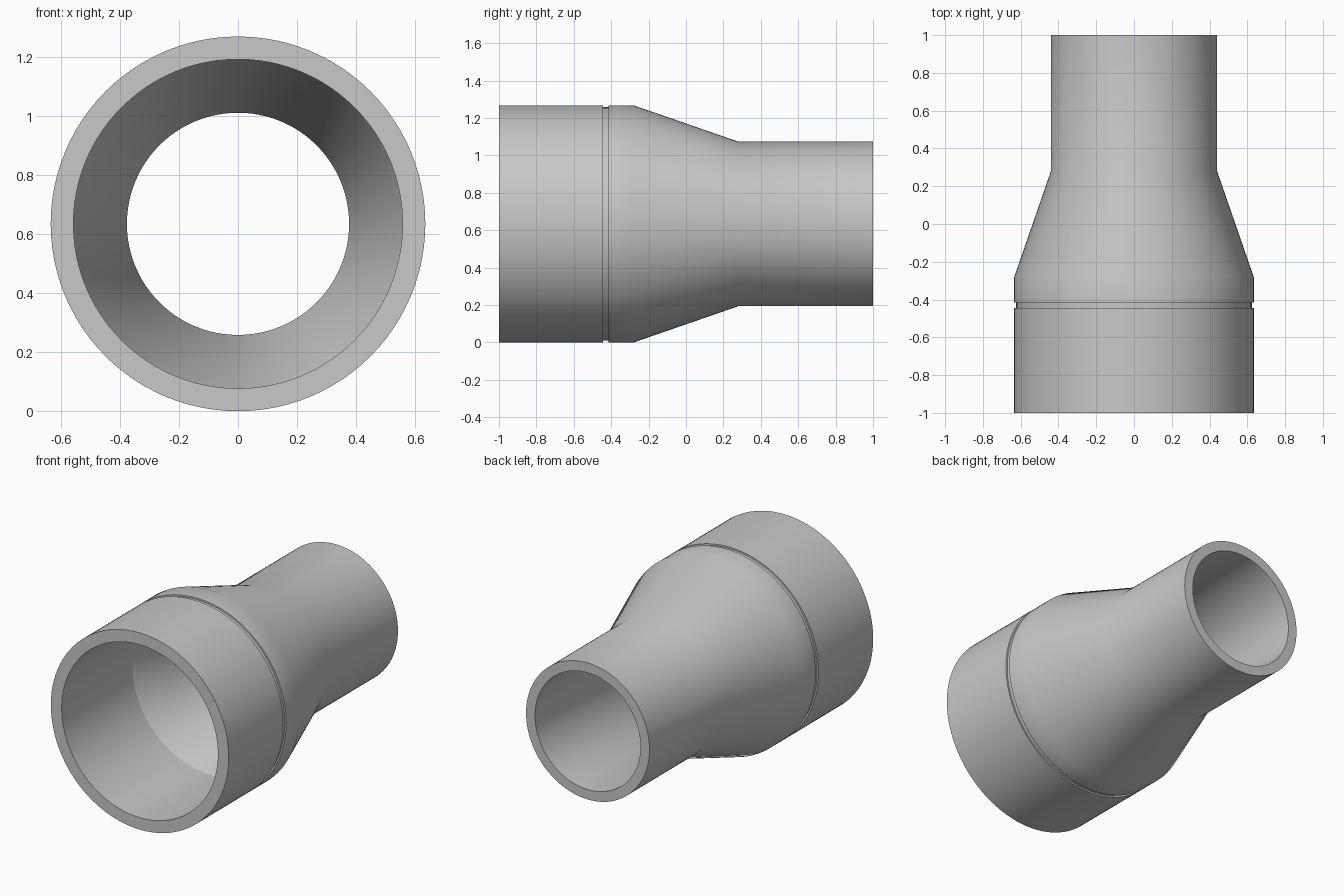
import bpy
import bmesh
import math
from mathutils import Vector

SEGMENTS = 96
R_BIG, R_SMALL = 0.634, 0.44          # outer radii
BORE_BIG, BORE_SMALL = 0.557, 0.376   # inner radii
TAPER = 0.28                          # taper runs from -TAPER to +TAPER
GROOVE = (-0.445, -0.415)

old = bpy.data.objects.get("Cube")
if old:
    bpy.data.objects.remove(old, do_unlink=True)

# Plain grey material
grey = bpy.data.materials.new("grey")
grey.use_nodes = True
colour = (0.58, 0.58, 0.58, 1)
grey.diffuse_color = colour
grey.node_tree.nodes["Principled BSDF"].inputs["Base Color"].default_value = colour

# Closed wall section as (radius, y): outside front to back, then the bore
section = [
    (R_BIG, -1), (R_BIG, GROOVE[0]),
    (R_BIG - 0.01, GROOVE[0]), (R_BIG - 0.01, GROOVE[1]),
    (R_BIG, GROOVE[1]), (R_BIG, -TAPER),
    (R_SMALL, TAPER), (R_SMALL, 1),
    (BORE_SMALL, 1), (BORE_SMALL, TAPER),
    (BORE_BIG, -TAPER), (BORE_BIG, -1),
]

# Revolve the section around the y axis
bm = bmesh.new()
rings = []
for i in range(SEGMENTS):
    a = 2 * math.pi * i / SEGMENTS
    rings.append([bm.verts.new((r * math.cos(a), y, R_BIG + r * math.sin(a)))
                  for r, y in section])
for i, ring in enumerate(rings):
    following = rings[(i + 1) % SEGMENTS]
    for j in range(len(section)):
        k = (j + 1) % len(section)
        bm.faces.new((ring[j], ring[k], following[k], following[j]))
bmesh.ops.recalc_face_normals(bm, faces=bm.faces)

# Smooth walls, crisp rims and groove, crisp start of the inner taper
for face in bm.faces:
    face.smooth = True
for edge in bm.edges:
    inner_shoulder = all(
        abs(v.co.y + TAPER) < 0.001
        and (v.co - Vector((0, v.co.y, R_BIG))).length < R_BIG - 0.03
        for v in edge.verts)
    edge.smooth = edge.calc_face_angle(0) < math.radians(30) and not inner_shoulder

mesh = bpy.data.meshes.new("pipe_reducer")
bm.to_mesh(mesh)
bm.free()
mesh.materials.append(grey)
bpy.context.collection.objects.link(bpy.data.objects.new("pipe_reducer", mesh))
